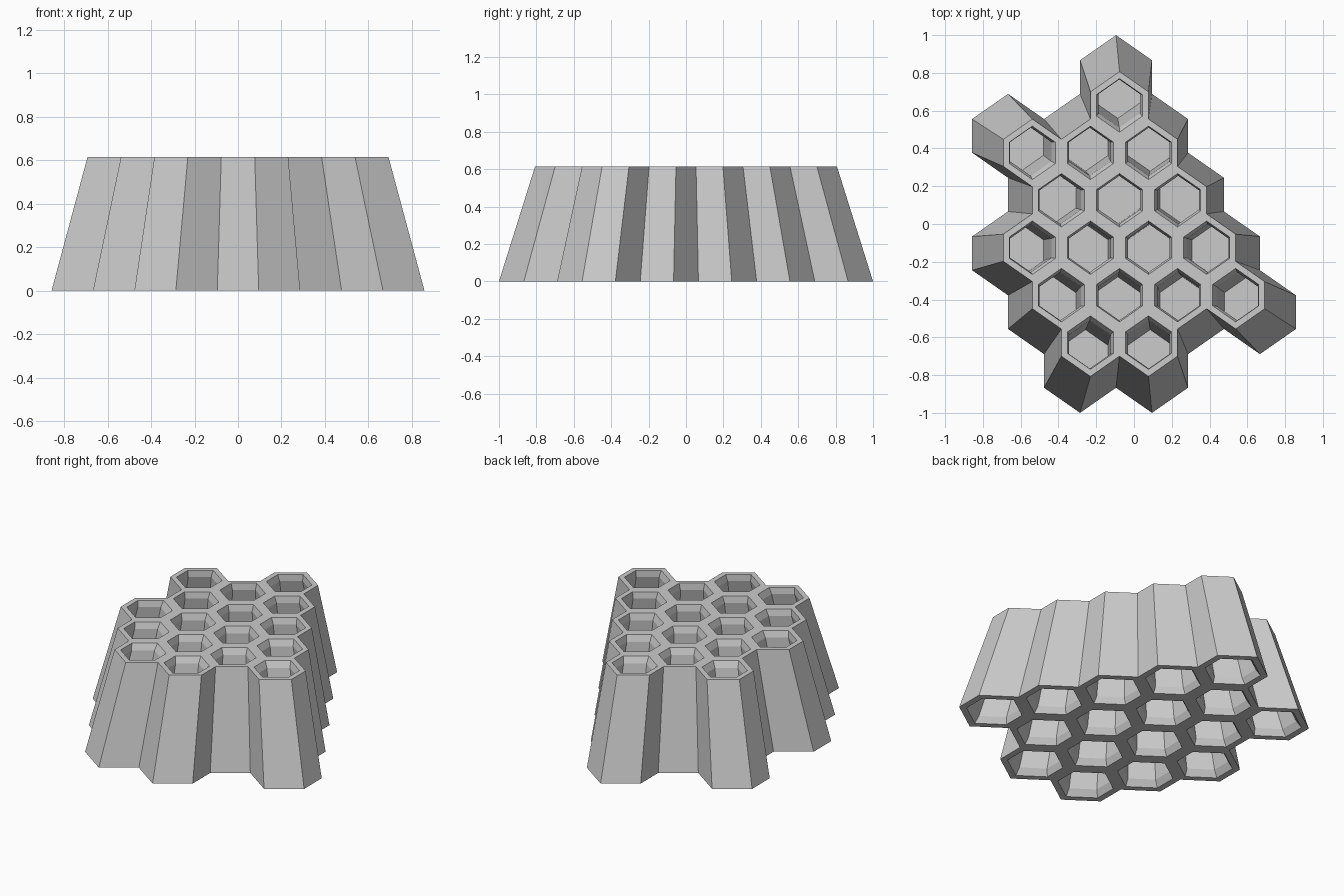
import bpy, bmesh

if "Cube" in bpy.data.objects:
    bpy.data.objects.remove(bpy.data.objects["Cube"])

W, PITCH, TIP, H, TAPER = 0.381, 0.3111, 0.133, 0.615, 0.807
SIDE = PITCH - TIP
# row number -> (first column in half-cell steps, number of cells)
ROWS = {0: (2, 2), 1: (1, 4), 2: (0, 4), 3: (1, 3), 4: (0, 3), 5: (3, 1)}
cells = {(c + 2 * k, r) for r, (c, n) in ROWS.items() for k in range(n)}
# corners of one stretched hexagon, and the neighbour beyond each side
HEX = [(W/2, -SIDE/2), (W/2, SIDE/2), (0, SIDE/2 + TIP),
       (-W/2, SIDE/2), (-W/2, -SIDE/2), (0, -SIDE/2 - TIP)]
NEXT = [(2, 0), (1, 1), (-1, 1), (-2, 0), (-1, -1), (1, -1)]

bm = bmesh.new()


def ring(cell, size, z):
    """Hexagon loop of a cell, drawn in towards the block axis with height."""
    cx = -1.75 * W + cell[0] * W / 2 - W / 4 + W / 4
    cy = (cell[1] - 2.5) * PITCH
    s = 1 + (TAPER - 1) * z / H
    return [bm.verts.new(((cx + x*size)*s, (cy + y*size)*s, z)) for x, y in HEX]


def bridge(a, b, sides=range(6)):
    for k in sides:
        j = (k + 1) % 6
        bm.faces.new((a[k], a[j], b[j], b[k]))


def cup(cell, steps):
    """Rim, chamfer, walls and floor of one open cell."""
    loops = [ring(cell, s, z) for s, z in steps]
    for a, b in zip(loops, loops[1:]):
        bridge(a, b)
    bm.faces.new(loops[-1])
    return loops[0]


MID = H / 2
for cell in sorted(cells):
    top = cup(cell, [(1, H), (0.79, H), (0.70, H - 0.04), (0.70, MID + 0.015)])
    low = cup(cell, [(1, 0), (0.79, 0), (0.70, 0.04), (0.70, MID - 0.015)])
    # outside walls only where there is no neighbouring cell
    outer = [k for k, (dx, dy) in enumerate(NEXT)
             if (cell[0] + dx, cell[1] + dy) not in cells]
    bridge(low, top, outer)

bmesh.ops.remove_doubles(bm, verts=bm.verts, dist=0.0005)
bmesh.ops.recalc_face_normals(bm, faces=bm.faces)
mesh = bpy.data.meshes.new("honeycomb_block")
bm.to_mesh(mesh)
bm.free()
bpy.context.collection.objects.link(bpy.data.objects.new("honeycomb_block", mesh))
